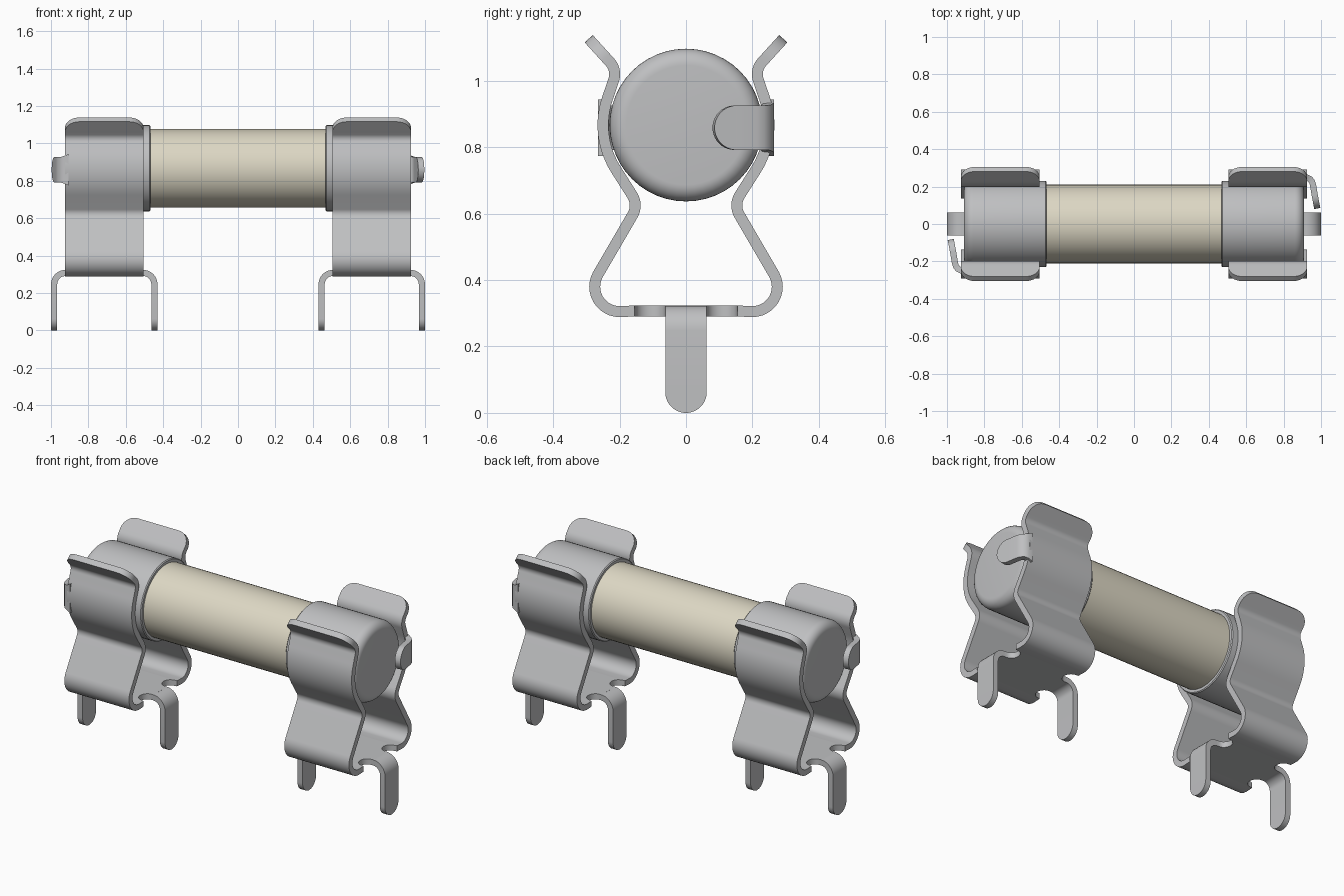
import bpy, bmesh
from math import sin, cos, radians, pi, sqrt

if "Cube" in bpy.data.objects:
    bpy.data.objects.remove(bpy.data.objects["Cube"])

AXIS_Z = 0.867      # height of the fuse axis
SHEET = 0.033       # metal thickness
MID = 0.715         # clip centre along x
HALF = 0.21         # clip half width
LEG = 0.0625        # leg half width
BASE_Z = 0.307


def material(name, rgb):
    m = bpy.data.materials.new(name)
    m.use_nodes = True
    m.diffuse_color = (*rgb, 1)
    m.node_tree.nodes["Principled BSDF"].inputs["Base Color"].default_value = (*rgb, 1)
    return m


metal = material("grey metal", (0.52, 0.525, 0.535))
ceramic = material("cream ceramic", (0.72, 0.68, 0.55))


def finish(name, bm, mat, thickness=0):
    bmesh.ops.recalc_face_normals(bm, faces=bm.faces)
    me = bpy.data.meshes.new(name)
    bm.to_mesh(me)
    bm.free()
    me.materials.append(mat)
    ob = bpy.data.objects.new(name, me)
    bpy.context.collection.objects.link(ob)
    bpy.ops.object.select_all(action='DESELECT')
    ob.select_set(True)
    bpy.context.view_layer.objects.active = ob
    if thickness:
        mod = ob.modifiers.new("thickness", 'SOLIDIFY')
        mod.thickness = thickness
        mod.offset = 0
        bpy.ops.object.modifier_apply(modifier=mod.name)
    bpy.ops.object.shade_smooth_by_angle(angle=radians(35))
    return ob


def sheet(name, rows):
    """Bent sheet metal from pairs of edge points."""
    bm = bmesh.new()
    pairs = [[bm.verts.new(p) for p in row] for row in rows]
    for (a, b), (c, d) in zip(pairs, pairs[1:]):
        bm.faces.new((a, b, d, c))
    return finish(name, bm, metal, SHEET)


def lathe(name, profile, mat, sides=48):
    """Solid of revolution about the fuse axis from (x, radius) points."""
    bm = bmesh.new()
    rings = [[bm.verts.new((x, r * cos(2 * pi * i / sides), AXIS_Z + r * sin(2 * pi * i / sides)))
              for i in range(sides)] for x, r in profile]
    for a, b in zip(rings, rings[1:]):
        for i in range(sides):
            j = (i + 1) % sides
            bm.faces.new((a[i], a[j], b[j], b[i]))
    bm.faces.new(rings[0])
    bm.faces.new(rings[-1])
    return finish(name, bm, mat)


def arc(cx, cy, r, start, end, n):
    return [(cx + r * cos(radians(start + (end - start) * i / n)),
             cy + r * sin(radians(start + (end - start) * i / n))) for i in range(n + 1)]


# Fuse tube
lathe("fuse_tube", [(-0.48, 0.21), (0.48, 0.21)], ceramic)

# Fuse end cap with a rounded outer rim
parts = [lathe("right_end_cap", [(0.468, 0.225), (0.473, 0.23)] + arc(0.86, 0.18, 0.05, 90, 0, 8), metal)]

# Clip: half profile as (y, z, half width), with relief notches beside the legs
half = [(0, BASE_Z, HALF), (LEG, BASE_Z, HALF)]
for i in range(11):
    a = pi * (1 - i / 10)
    half.append((LEG + 0.045 * (1.001 + cos(a)), BASE_Z, HALF - 0.015 - 0.04 * sin(a)))
half.append((0.155, BASE_Z, HALF))
wall = (arc(0.2, 0.38, 0.075, -90, 30, 12) + arc(0.21, 0.625, 0.057, 210, 147.4, 8)
        + arc(0, AXIS_Z, 0.25, -32.6, 19.2, 12) + arc(0.27, 1.02, 0.055, 199.2, 138, 8))
half += [(y, z, HALF) for y, z in wall]

# Flared lip with rounded corners
(ly, lz), (ey, ez) = wall[-1], (0.293, 1.127)
length = sqrt((ey - ly) ** 2 + (ez - lz) ** 2)
R = 0.075
for i in range(9):
    a = pi / 2 * i / 8
    t = 1 - R * (1 - sin(a)) / length
    half.append((ly + (ey - ly) * t, lz + (ez - lz) * t, HALF - R * (1 - cos(a))))

profile = [(-y, z, w) for y, z, w in reversed(half[1:])] + half
parts.append(sheet("right_clip", [((MID - w, y, z), (MID + w, y, z)) for y, z, w in profile]))

# Solder legs: bent down from the base, with round tips
leg = [(0.15, BASE_Z, LEG)] + [(x, z, LEG) for x, z in arc(0.208, 0.247, 0.06, 90, 0, 8)]
for i in range(11):
    a = pi / 2 * i / 10
    leg.append((0.268, LEG * (1 - sin(a)), max(LEG * cos(a), 0.005)))
for side, name in ((1, "right_outer_leg"), (-1, "right_inner_leg")):
    parts.append(sheet(name, [((MID + side * x, -w, z), (MID + side * x, w, z)) for x, z, w in leg]))

# Stop tab: curls from the clip wall across the cap end
TAB = 0.067
tab = [(0.905, 0.249, 0.085), (0.925, 0.248, 0.074), (0.94, 0.241, 0.068), (0.951, 0.228, TAB), (0.957, 0.21, TAB)]
for i in range(11):
    a = pi / 2 * i / 10
    tab.append((0.967 + 0.013 * sin(a), 0.15 - TAB * sin(a), max(TAB * cos(a), 0.005)))
TAB_Z = 0.859
parts.append(sheet("right_stop_tab", [((x, y, TAB_Z - w), (x, y, TAB_Z + w)) for x, y, w in tab]))

# Left end: the same parts turned half round
for ob in parts:
    twin = ob.copy()
    twin.name = ob.name.replace("right", "left")
    twin.rotation_euler.z = pi
    bpy.context.collection.objects.link(twin)
